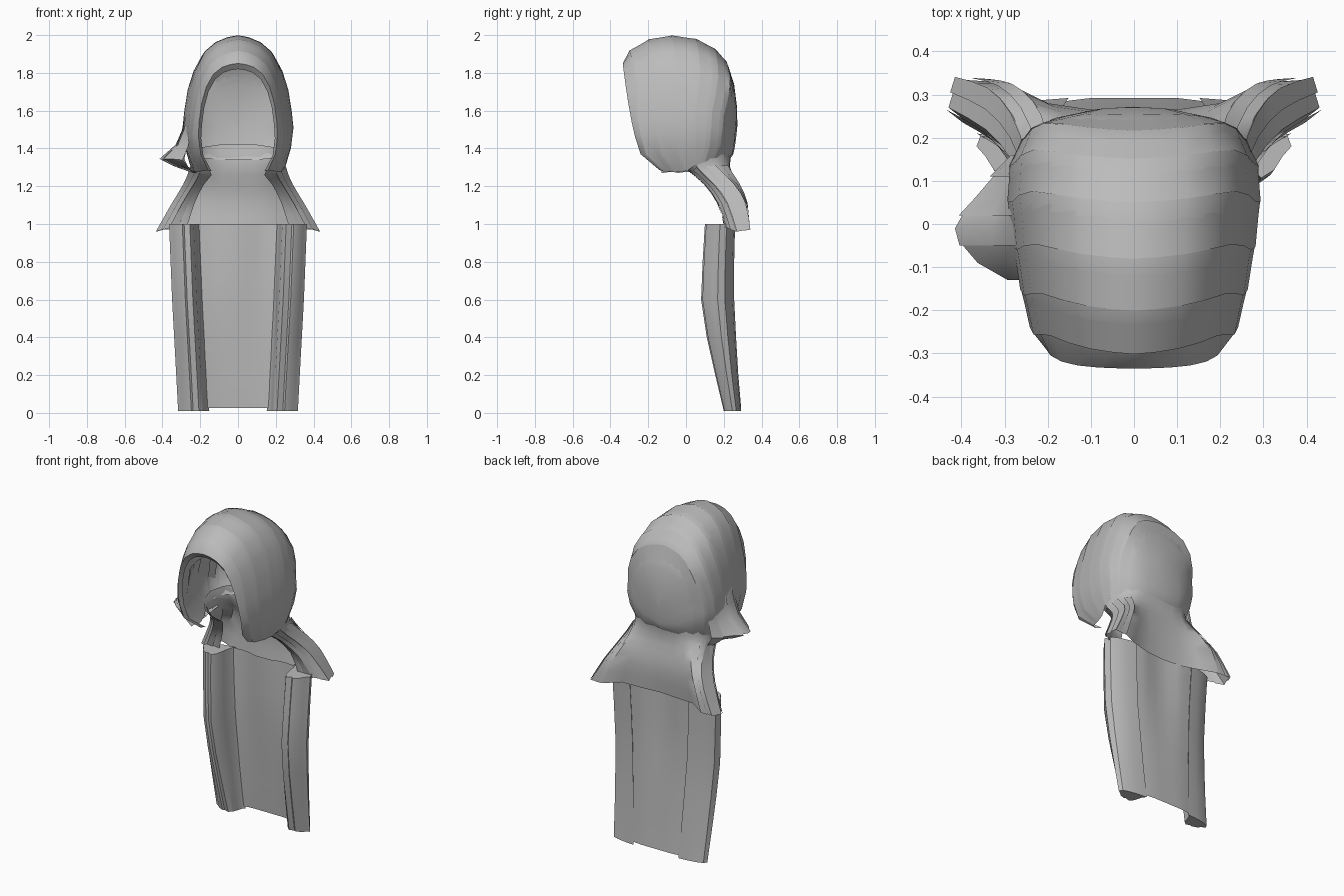
import bpy, bmesh, math
from mathutils import Vector

if "Cube" in bpy.data.objects:
    bpy.data.objects.remove(bpy.data.objects["Cube"])

grey = bpy.data.materials.new("ash_grey")
grey.diffuse_color = (0.5, 0.5, 0.5, 1)
grey.use_nodes = True
grey.node_tree.nodes["Principled BSDF"].inputs["Base Color"].default_value = grey.diffuse_color


def spline(pts, n):
    """Smooth open curve through pts with n steps per span."""
    p = [Vector(q) for q in pts]
    p = [2 * p[0] - p[1]] + p + [2 * p[-1] - p[-2]]
    out = []
    for i in range(1, len(p) - 2):
        a, b, c, d = p[i - 1:i + 3]
        for k in range(n):
            t = k / n
            out.append(0.5 * (2 * b + (c - a) * t + (2 * a - 5 * b + 4 * c - d) * t * t
                              + (3 * b - a - 3 * c + d) * t ** 3))
    return out + [p[-2]]


def mirrored(half):
    """Full row from a half row that starts on the centre line."""
    return [Vector((-p[0], p[1], p[2])) for p in half[:0:-1]] + [Vector(p) for p in half]


def loft(name, strips, closed=False, caps=False, angle=35):
    """Skin every strip (a list of point rows) into one smooth mesh."""
    bm = bmesh.new()
    for rows in strips:
        vs = [[bm.verts.new(p) for p in r] for r in rows]
        n = len(rows[0])
        for a, b in zip(vs, vs[1:]):
            for i in range(n if closed else n - 1):
                j = (i + 1) % n
                bm.faces.new((a[i], a[j], b[j], b[i]))
        if caps:
            bm.faces.new(vs[0][::-1])
            bm.faces.new(vs[-1])
    bmesh.ops.remove_doubles(bm, verts=bm.verts, dist=1e-5)
    bmesh.ops.recalc_face_normals(bm, faces=bm.faces)
    me = bpy.data.meshes.new(name)
    bm.to_mesh(me)
    bm.free()
    me.materials.append(grey)
    ob = bpy.data.objects.new(name, me)
    bpy.context.collection.objects.link(ob)
    bpy.context.view_layer.objects.active = ob
    ob.select_set(True)
    bpy.ops.object.shade_smooth_by_angle(angle=math.radians(angle))
    ob.select_set(False)
    return ob


# Hood: arches swept from the face opening to the back of the head
# each arch: top y, top z, half width, end y, end z, pinch at the ends
ARCHES = [(-.31, 1.82, .195, -.11, 1.28, .72), (-.335, 1.85, .21, -.14, 1.285, .76),
          (-.30, 1.915, .24, -.12, 1.28, .8), (-.20, 1.975, .262, -.06, 1.275, .8),
          (-.08, 1.997, .28, 0, 1.28, .82), (.05, 1.98, .292, .05, 1.31, .86),
          (.15, 1.93, .288, .10, 1.33, .88), (.215, 1.86, .262, .15, 1.35, .9),
          (.255, 1.74, .20, .2, 1.35, .95), (.27, 1.62, .11, .225, 1.34, 1),
          (.272, 1.52, 0, .225, 1.34, 1)]
RIM = [(0, 1), (.2, .99), (.4, .965), (.62, .9), (.8, .78), (.92, .62),
       (.98, .45), (1, .32), (.94, .15)]
BODY = [(0, 1), (.2, .985), (.42, .95), (.63, .88), (.8, .745), (.905, .6),
        (.965, .44), (1, .3), (.955, .14)]


def arch(k):
    yt, zt, w, ye, ze, pinch = ARCHES[k]
    half = []
    for x, h in (RIM if k < 2 else BODY) + [(pinch, 0)]:
        u = min(1, (1 - h) / .5)
        lean = .025 * 4 * u * (1 - u) if 1 < k < 8 else 0   # chevron sweep
        half.append((w * x, ye + (yt - ye) * h ** .35 + lean, ze + (zt - ze) * h))
    return spline(mirrored(half), 1)


def swell(row, f):
    c = Vector((0, -.03, 1.6))
    return [c + (p - c) * f for p in row]


rows = [arch(k) for k in range(len(ARCHES))]
loft("hood_shell", [rows[1:]])
loft("hood_front_rim", [rows[:2]])
# overlapping locks laid over the shell, each lifted at its front edge
loft("hood_locks", [[swell(rows[k], 1.006), [p.lerp(q, .9) for p, q in
      zip(swell(rows[k], .998), swell(rows[k + 1], .998))]] for k in range(2, 8)])

# Flick of hair curling out on one side
PATH = [(.02, 1.62), (.05, 1.5), (.085, 1.42), (.17, 1.345), (.09, 1.31), (-.02, 1.275)]
flick = []
for y, s, x0 in ((.16, .2, .25), (.11, .45, .25), (.06, .7, .25), (.02, .9, .245),
                 (-.01, 1, .245), (-.05, .92, .24), (-.09, .75, .235), (-.13, .35, .225)):
    flick.append([Vector((-x0 - x * s, y, z)) for x, z in PATH])
loft("side_flick", [[a, b] if k % 2 else [a, [q + Vector((-.008, 0, -.006)) for q in b]]
                    for k, (a, b) in enumerate(zip(flick, flick[1:]))])

# Shoulder mantle: flares from the neck to two winged corners
MANTLE = [
    [(0, .25, 1.42), (.1, .245, 1.42), (.17, .222, 1.41), (.225, .175, 1.4),
     (.258, .1, 1.39), (.262, .04, 1.36), (.225, 0, 1.32), (.16, 0, 1.29)],
    [(0, .232, 1.31), (.08, .23, 1.31), (.15, .23, 1.31), (.2, .215, 1.31),
     (.245, .15, 1.31), (.25, .06, 1.3), (.2, .03, 1.27), (.14, .04, 1.26)],
    [(0, .25, 1.21), (.09, .25, 1.21), (.17, .26, 1.21), (.23, .28, 1.21),
     (.28, .25, 1.21), (.285, .15, 1.21), (.23, .1, 1.21), (.18, .11, 1.21)],
    [(0, .262, 1.11), (.1, .265, 1.11), (.2, .28, 1.11), (.28, .32, 1.11),
     (.335, .31, 1.11), (.345, .22, 1.11), (.29, .17, 1.11), (.23, .18, 1.11)],
    [(0, .248, .97), (.12, .258, .97), (.24, .28, .98), (.33, .33, .97),
     (.41, .335, .97), (.43, .27, .96), (.36, .215, .98), (.27, .2, .985)]]
half = [spline(c, 2) for c in zip(*MANTLE)]
loft("shoulder_mantle", [[mirrored(list(r)) for r in zip(*half)]], angle=40)
# raised bands along the wings
for side in (-1, 1):
    bands = []
    for k in (3, 4, 5, 6):
        d = .006 if k < 5 else -.005
        bands.append([[Vector((side * (p.x + .005), p.y + d, p.z)) for p in
                       (half[k][i], half[k][i].lerp(half[k + 1][i], .55))]
                      for i in range(2, 9)])
    loft("mantle_band", bands)

# Cape levels: z, front y, back y, inward shift
LEVELS = [(1.0, .10, .26, 0), (.8, .088, .255, .008), (.6, .08, .255, .016),
          (.4, .11, .265, .027), (.2, .155, .277, .038), (.01, .2, .292, .048)]
SECTION = [(.215, .85), (.225, .5), (.235, .18), (.255, 0), (.285, .1), (.295, .04),
           (.325, .16), (.345, .36), (.365, .5), (.352, .72), (.315, .85), (.26, .95), (.2, 1)]
for side in (-1, 1):
    loft("cape_side_fold", [[[Vector((side * (x - dx), f + (b - f) * t, z)) for x, t in SECTION]
                             for z, f, b, dx in LEVELS]], closed=True, caps=True, angle=30)

# Cape centre panel, slightly hollowed under the mantle
panel = []
for z, f, b, dx in LEVELS:
    dip = .025 * max(0, z - .4) / .6
    zz = max(z, .025)
    panel.append(mirrored([(0, b - dip, zz), (.05, b - dip, zz), (.1, b - dip * .4, zz),
                           (.15, b - .006, zz), (.2 - dx * .5, b - .01, zz),
                           (.26 - dx, b - .015, zz)]))
loft("cape_panel", [panel])
